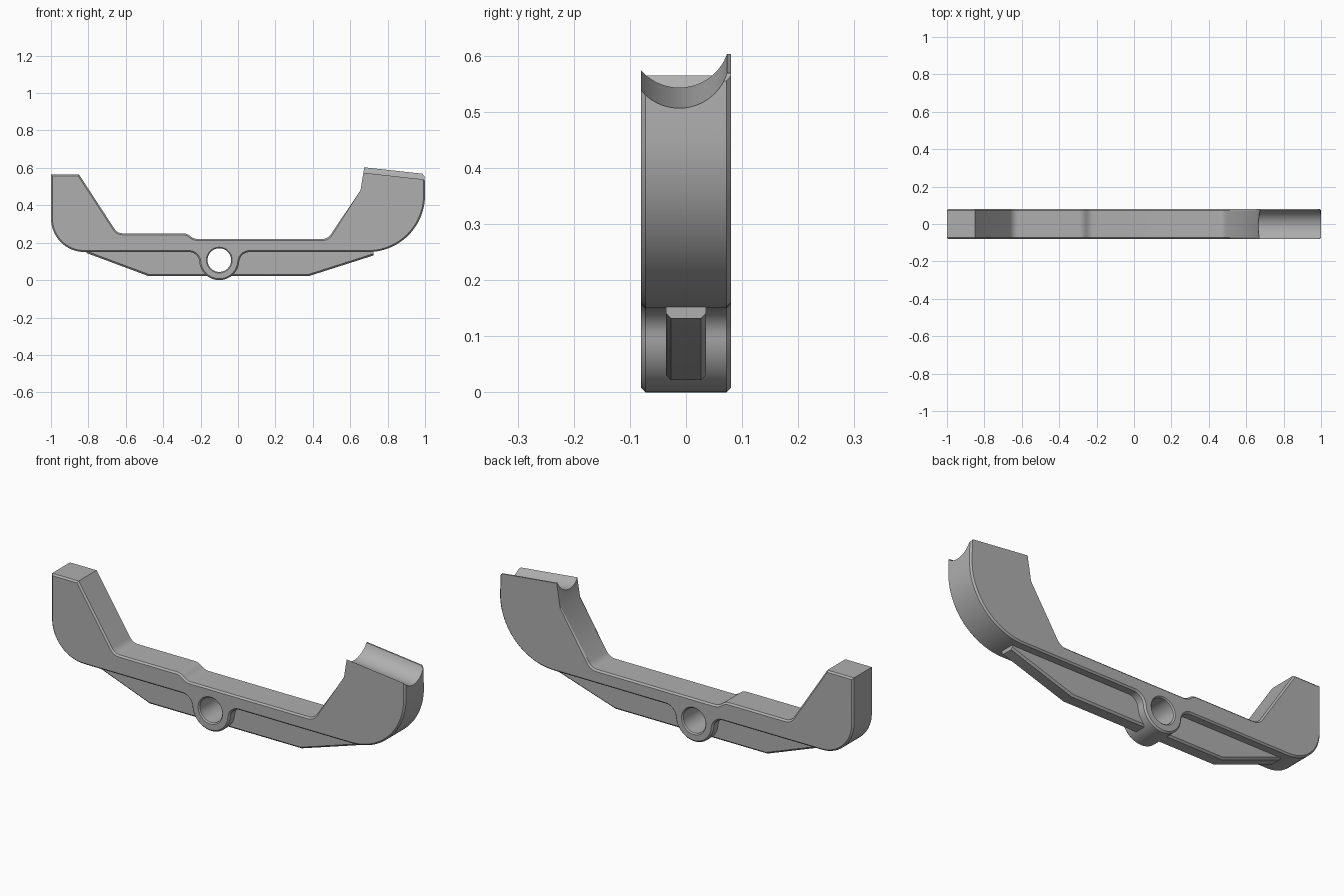
import bpy, bmesh, math
from mathutils import Vector, Matrix

cube = bpy.data.objects.get("Cube")
if cube:
    bpy.data.objects.remove(cube, do_unlink=True)

grey = bpy.data.materials.new("plain_grey")
grey.use_nodes = True
GREY = (0.43, 0.43, 0.43, 1)
grey.diffuse_color = GREY
grey.node_tree.nodes["Principled BSDF"].inputs["Base Color"].default_value = GREY

BOSS = (-0.1, 0.107)
BOSS_R, HOLE_R, HALF = 0.107, 0.063, 0.08


def arc(cx, cz, r, start, end, n):
    """Points along an arc, angles in degrees."""
    angles = [math.radians(start + (end - start) * i / n) for i in range(n + 1)]
    return [(cx + r * math.cos(a), cz + r * math.sin(a)) for a in angles]


def soft(before, corner, after, r, n=5):
    """Round a corner by a smooth curve starting r away from it."""
    c = Vector(corner)
    a = c + (Vector(before) - c).normalized() * r
    b = c + (Vector(after) - c).normalized() * r
    steps = [i / n for i in range(n + 1)]
    return [tuple(a * (1 - t) ** 2 + c * 2 * t * (1 - t) + b * t * t) for t in steps]


def plate(name, outline, half, chamfer, keep_sharp):
    """Extrude an x-z outline across y and chamfer its front and back rims."""
    bm = bmesh.new()
    face = bm.faces.new([bm.verts.new((x, -half, z)) for x, z in outline])
    out = bmesh.ops.extrude_face_region(bm, geom=[face])
    moved = [v for v in out["geom"] if isinstance(v, bmesh.types.BMVert)]
    bmesh.ops.translate(bm, verts=moved, vec=(0, 2 * half, 0))
    bmesh.ops.recalc_face_normals(bm, faces=bm.faces)
    rims = []
    for e in bm.edges:
        a, b = e.verts
        if abs(a.co.y - b.co.y) < half and not keep_sharp((a.co + b.co) / 2):
            rims.append(e)
    bmesh.ops.bevel(bm, geom=rims, offset=chamfer, segments=1,
                    affect='EDGES', profile=0.5, clamp_overlap=True)
    return to_object(name, bm)


def to_object(name, bm):
    mesh = bpy.data.meshes.new(name)
    bm.to_mesh(mesh)
    bm.free()
    mesh.materials.append(grey)
    obj = bpy.data.objects.new(name, mesh)
    bpy.context.collection.objects.link(obj)
    return obj


def cone(name, centre, axis, r1, r2, depth, sides=64):
    bm = bmesh.new()
    turn = Vector((0, 0, 1)).rotation_difference(Vector(axis)).to_matrix().to_4x4()
    bmesh.ops.create_cone(bm, cap_ends=True, segments=sides, radius1=r1, radius2=r2,
                          depth=depth, matrix=Matrix.Translation(centre) @ turn)
    return to_object(name, bm)


def cut(obj, cutter):
    mod = obj.modifiers.new("cut", 'BOOLEAN')
    mod.operation, mod.solver, mod.object = 'DIFFERENCE', 'EXACT', cutter
    bpy.context.view_layer.objects.active = obj
    bpy.ops.object.modifier_apply(modifier=mod.name)


# Body outline: left arm, stepped deck, right arm, underside with pivot boss
left_foot, step_top, step_low = (-0.645, 0.25), (-0.275, 0.25), (-0.235, 0.22)
right_foot, right_neck = (0.48, 0.22), (0.655, 0.48)
bx, bz = BOSS
fillet = 0.055
fz = 0.15 - fillet
fx = math.sqrt((BOSS_R + fillet) ** 2 - (bz - fz) ** 2)
tilt = math.degrees(math.atan2(bz - fz, fx))
outline = [(-1, 0.565), (-0.85, 0.565)]
outline += soft((-0.85, 0.565), left_foot, step_top, 0.03)
outline += soft(left_foot, step_top, step_low, 0.02)
outline += soft(step_top, step_low, right_foot, 0.02)
outline += soft(step_low, right_foot, right_neck, 0.03)
outline += [right_neck, (0.675, 0.603), (0.985, 0.569), (0.998, 0.555)]
outline += arc(0.695, 0.455, 0.305, 0, -90, 24)
outline += arc(bx + fx, fz, fillet, 90, 180 - tilt, 8)
outline += arc(bx, bz, BOSS_R, -tilt, -180 + tilt, 32)[1:-1]
outline += arc(bx - fx, fz, fillet, tilt, 90, 8)
outline += arc(-0.82, 0.33, 0.18, 270, 180, 16)
body = plate("cradle_body", outline, HALF, 0.008,
             lambda p: p.x > 0.6 and p.z > 0.52)

# Stiffening rib under the deck
rib_outline = [(-0.81, 0.145), (-0.48, 0.022), (0.38, 0.022), (0.725, 0.132),
               (0.725, 0.17), (-0.81, 0.17)]
rib = plate("under_rib", rib_outline, 0.036, 0.009, lambda p: p.z > 0.14)

# Rounded saddle groove along the sloping top of the right arm
groove = cone("groove_cutter", (0.835, -0.012, 0.615), (1, 0, -0.11), 0.09, 0.09, 0.8)
cut(body, groove)

# Pivot hole with chamfered mouths
hole = cone("hole_cutter", (bx, 0, bz), (0, 1, 0), HOLE_R, HOLE_R, 0.4)
mouths = [cone("mouth_cutter", (bx, s * HALF, bz), (0, s, 0),
               HOLE_R - 0.006, HOLE_R + 0.018, 0.024) for s in (-1, 1)]
cut(body, hole)
cut(rib, hole)
for m in mouths:
    cut(body, m)
for helper in [groove, hole] + mouths:
    bpy.data.objects.remove(helper, do_unlink=True)

for part in (body, rib):
    bpy.ops.object.select_all(action='DESELECT')
    part.select_set(True)
    bpy.context.view_layer.objects.active = part
    bpy.ops.object.shade_smooth_by_angle(angle=math.radians(25))
